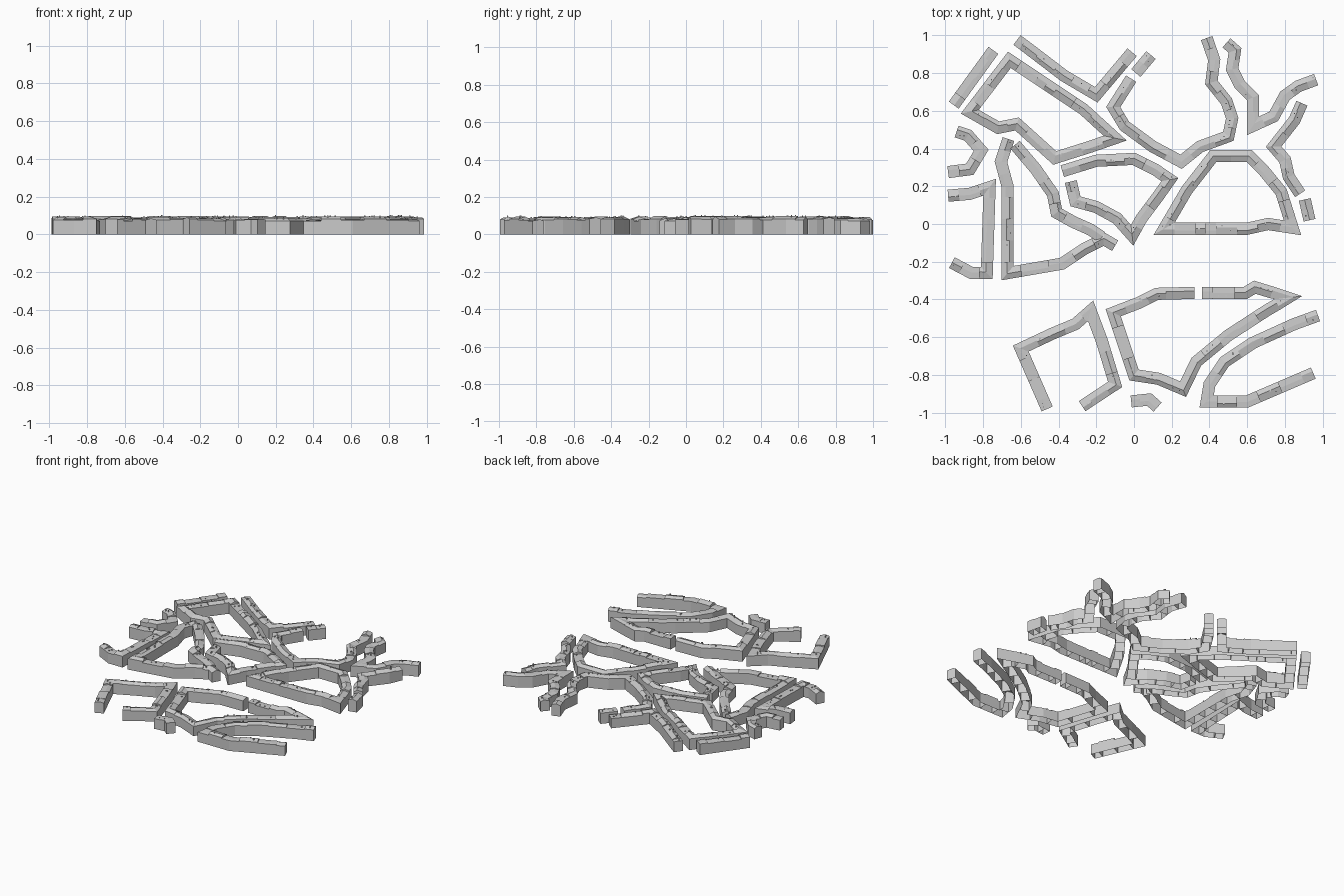
import bpy, bmesh, random
from mathutils import Vector

if "Cube" in bpy.data.objects:
    bpy.data.objects.remove(bpy.data.objects["Cube"])

random.seed(7)
HALF = 0.032      # half depth of a terrace
PLOT = 0.13       # usual length of one house

stone = bpy.data.materials.new("pale_grey")
stone.diffuse_color = (0.6, 0.6, 0.6, 1)
stone.use_nodes = True
stone.node_tree.nodes["Principled BSDF"].inputs["Base Color"].default_value = stone.diffuse_color


def side_vectors(pts):
    """Mitred sideways offset for every corner of a street line."""
    out = []
    for i, p in enumerate(pts):
        a = (p - pts[i - 1]).normalized() if i else None
        b = (pts[i + 1] - p).normalized() if i < len(pts) - 1 else None
        a, b = a or b, b or a
        n = Vector((-a.y - b.y, a.x + b.x)).normalized()
        out.append(n * HALF / max(n.dot(Vector((-a.y, a.x))), 0.45))
    return out


def split_houses(pts):
    """Cut a street line into houses; corners stay inside a house."""
    sides = side_vectors(pts)
    houses, run = [], [(pts[0], sides[0])]
    for i in range(len(pts) - 1):
        p, q = pts[i], pts[i + 1]
        d = q - p
        n = round(d.length / PLOT) if d.length > 0.075 else 0
        for k in range(n):
            cut = (p + d * (k + 0.5) / n,
                   Vector((-d.y, d.x)).normalized() * HALF)
            run.append(cut)
            houses.append(run)
            run = [cut]
        run.append((q, sides[i + 1]))
    houses.append(run)
    return houses


def add_house(bm, run):
    """Walls with an open base, a low roof and chimneys."""
    eave = random.choice((0.072, 0.077, 0.08, 0.083))
    rise = random.choice((0.002, 0.008, 0.012, 0.015))
    shift = random.uniform(-0.35, 0.35)
    rings = []
    for p, s in run:
        left, right, mid = p + s, p - s, p + s * shift
        rings.append([bm.verts.new((v.x, v.y, z)) for v, z in (
            (left, 0), (left, eave), (mid, eave + rise), (right, eave), (right, 0))])
    for a, b in zip(rings, rings[1:]):
        for k in range(4):
            bm.faces.new((a[k], a[k + 1], b[k + 1], b[k]))
    bm.faces.new(rings[0][::-1])
    bm.faces.new(rings[-1])
    # chimneys
    for _ in range(random.randint(0, 2)):
        (p, s), (q, t) = run[0], run[1]
        f, g = random.uniform(0.2, 0.8), random.uniform(-0.5, 0.5)
        c = p.lerp(q, f) + s.lerp(t, f) * g
        vs = bmesh.ops.create_cube(bm, size=1)["verts"]
        bmesh.ops.scale(bm, vec=(0.006, 0.006, 0.016), verts=vs)
        bmesh.ops.translate(bm, vec=(c.x, c.y, eave + rise - 0.003), verts=vs)


def terrace(name, coords, closed=False):
    pts = [Vector(c) for c in coords]
    if closed:
        mid = (pts[0] + pts[1]) / 2
        pts = [mid] + pts[1:] + [pts[0], mid]
    bm = bmesh.new()
    for run in split_houses(pts):
        add_house(bm, run)
    bmesh.ops.recalc_face_normals(bm, faces=bm.faces)
    mesh = bpy.data.meshes.new(name)
    bm.to_mesh(mesh)
    bm.free()
    mesh.materials.append(stone)
    bpy.context.collection.objects.link(bpy.data.objects.new(name, mesh))


# northern blocks
terrace("north_west_row", [(-0.955, 0.63), (-0.745, 0.92)])
terrace("north_vee_block", [(-0.62, 0.975), (-0.56, 0.93), (-0.37, 0.785),
                            (-0.20, 0.685), (-0.01, 0.91)])
terrace("north_triangle_block", [
    (-0.66, 0.87), (-0.27, 0.61), (-0.10, 0.455), (-0.23, 0.41), (-0.42, 0.35),
    (-0.52, 0.44), (-0.62, 0.53), (-0.72, 0.51), (-0.87, 0.595)], True)
terrace("north_short_row", [(0.01, 0.80), (0.09, 0.895)])
terrace("north_winding_block", [
    (-0.015, 0.77), (-0.11, 0.62), (-0.05, 0.52), (0.10, 0.41), (0.25, 0.33),
    (0.35, 0.41), (0.50, 0.465), (0.52, 0.56), (0.49, 0.65), (0.41, 0.75),
    (0.425, 0.87), (0.385, 0.985)])
# eastern blocks
terrace("east_winding_block", [
    (0.49, 0.96), (0.535, 0.92), (0.52, 0.82), (0.56, 0.74), (0.63, 0.67),
    (0.63, 0.52), (0.74, 0.57), (0.80, 0.68), (0.87, 0.73), (0.965, 0.765)])
terrace("east_corner_block", [
    (0.89, 0.64), (0.85, 0.55), (0.74, 0.41), (0.80, 0.34), (0.82, 0.25), (0.88, 0.16)])
terrace("east_small_house", [(0.905, 0.13), (0.93, 0.02)])
terrace("east_trapezoid_block", [
    (0.16, -0.025), (0.60, -0.025), (0.71, 0.0), (0.84, -0.02), (0.78, 0.17),
    (0.69, 0.28), (0.61, 0.36), (0.42, 0.36), (0.28, 0.18)], True)
# western blocks
terrace("west_hook_block", [(-0.94, 0.49), (-0.88, 0.47), (-0.81, 0.39),
                            (-0.87, 0.29), (-0.985, 0.275)])
terrace("west_court_block", [(-0.965, -0.205), (-0.86, -0.26), (-0.78, -0.26),
                             (-0.765, 0.195), (-0.87, 0.16), (-0.985, 0.15)])
terrace("west_long_block", [
    (-0.665, 0.45), (-0.705, 0.33), (-0.67, 0.20), (-0.67, -0.26), (-0.38, -0.21),
    (-0.26, -0.13), (-0.16, -0.08), (-0.10, -0.115)])
terrace("west_inner_row", [
    (-0.63, 0.42), (-0.52, 0.29), (-0.43, 0.16), (-0.41, 0.06), (-0.32, 0.01),
    (-0.23, -0.03), (-0.17, -0.07)])
# central block
terrace("central_block", [
    (-0.38, 0.28), (-0.20, 0.335), (0.0, 0.345), (0.11, 0.29), (0.19, 0.235),
    (0.13, 0.15), (0.04, 0.03), (-0.01, -0.06), (-0.09, 0.03), (-0.20, 0.09),
    (-0.31, 0.12), (-0.335, 0.225)])
# southern blocks
terrace("south_west_block", [
    (-0.46, -0.98), (-0.60, -0.66), (-0.43, -0.58), (-0.31, -0.53), (-0.23, -0.46),
    (-0.17, -0.62), (-0.10, -0.85), (-0.275, -0.965)])
terrace("south_middle_block", [
    (0.32, -0.365), (0.12, -0.37), (0.02, -0.42), (-0.11, -0.47), (-0.06, -0.62),
    (0.0, -0.80), (0.13, -0.82), (0.26, -0.875), (0.33, -0.73), (0.50, -0.59),
    (0.70, -0.46), (0.82, -0.39), (0.64, -0.335), (0.59, -0.365), (0.36, -0.365)])
terrace("south_east_block", [
    (0.975, -0.485), (0.85, -0.53), (0.63, -0.63), (0.48, -0.73), (0.40, -0.85),
    (0.385, -0.94), (0.60, -0.94), (0.95, -0.79)])
terrace("south_small_house", [(-0.015, -0.94), (0.08, -0.93), (0.125, -0.97)])
